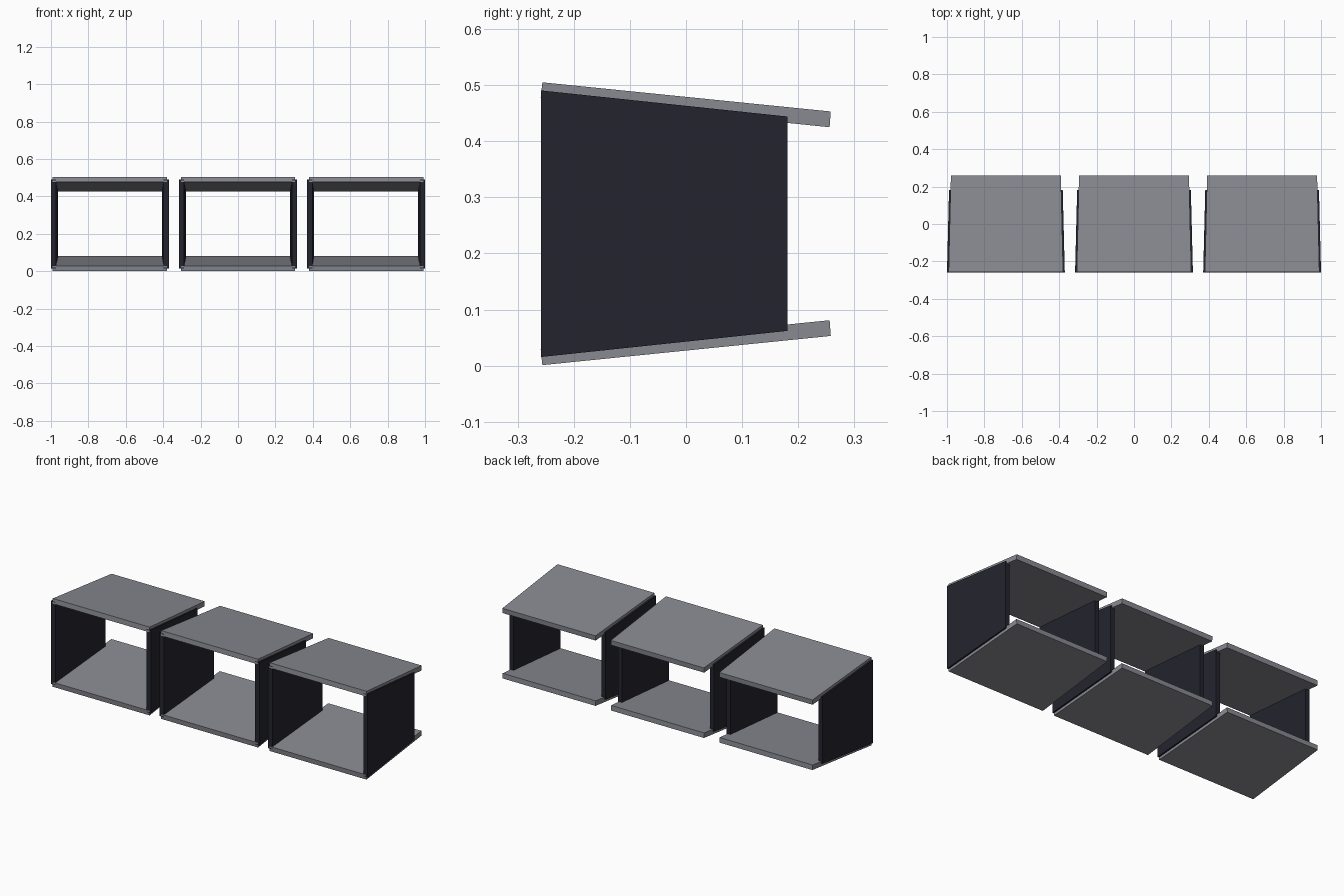
import bpy, bmesh

if "Cube" in bpy.data.objects:
    bpy.data.objects.remove(bpy.data.objects["Cube"])

MID_Z = 0.253      # mirror height of every unit
SPACING = 0.685    # distance between unit centres


def material(name, rgb):
    m = bpy.data.materials.new(name)
    m.diffuse_color = (*rgb, 1)
    m.use_nodes = True
    m.node_tree.nodes["Principled BSDF"].inputs["Base Color"].default_value = m.diffuse_color
    return m


GREY = material("mid grey", (0.25, 0.255, 0.285))
DARK = material("dark navy", (0.017, 0.017, 0.028))


def slab(name, ring_a, ring_b, mat):
    """Closed solid between two matching four-point outlines."""
    bm = bmesh.new()
    a = [bm.verts.new(p) for p in ring_a]
    b = [bm.verts.new(p) for p in ring_b]
    bm.faces.new(a)
    bm.faces.new(b[::-1])
    for i in range(4):
        j = (i + 1) % 4
        bm.faces.new((a[j], a[i], b[i], b[j]))
    bmesh.ops.recalc_face_normals(bm, faces=bm.faces)
    me = bpy.data.meshes.new(name)
    bm.to_mesh(me)
    bm.free()
    me.materials.append(mat)
    ob = bpy.data.objects.new(name, me)
    bpy.context.collection.objects.link(ob)


# Tilted panel outline: y, height from middle, half width
PANEL = [(-0.256, 0.252, 0.306), (0.258, 0.200, 0.294),
         (0.256, 0.172, 0.294), (-0.259, 0.224, 0.306)]
# Side wall corners: y, inner x, outer x, half height
WALL = [(-0.258, 0.288, 0.315, 0.2375), (0.181, 0.278, 0.304, 0.191)]

for label, cx in (("left", -SPACING), ("middle", 0), ("right", SPACING)):
    # Top and bottom panels, narrowing towards the back
    for part, s in (("top_panel", 1), ("bottom_panel", -1)):
        rings = [[(cx + k * w, y, MID_Z + s * h) for y, h, w in PANEL]
                 for k in (-1, 1)]
        slab(f"{label}_{part}", *rings, GREY)
    # Side walls, toed in and lower at the back
    (y0, i0, o0, h0), (y1, i1, o1, h1) = WALL
    for part, s in (("left_wall", -1), ("right_wall", 1)):
        plan = [(i0, y0, h0), (o0, y0, h0), (o1, y1, h1), (i1, y1, h1)]
        rings = [[(cx + s * x, y, MID_Z + k * h) for x, y, h in plan]
                 for k in (-1, 1)]
        slab(f"{label}_{part}", *rings, DARK)
